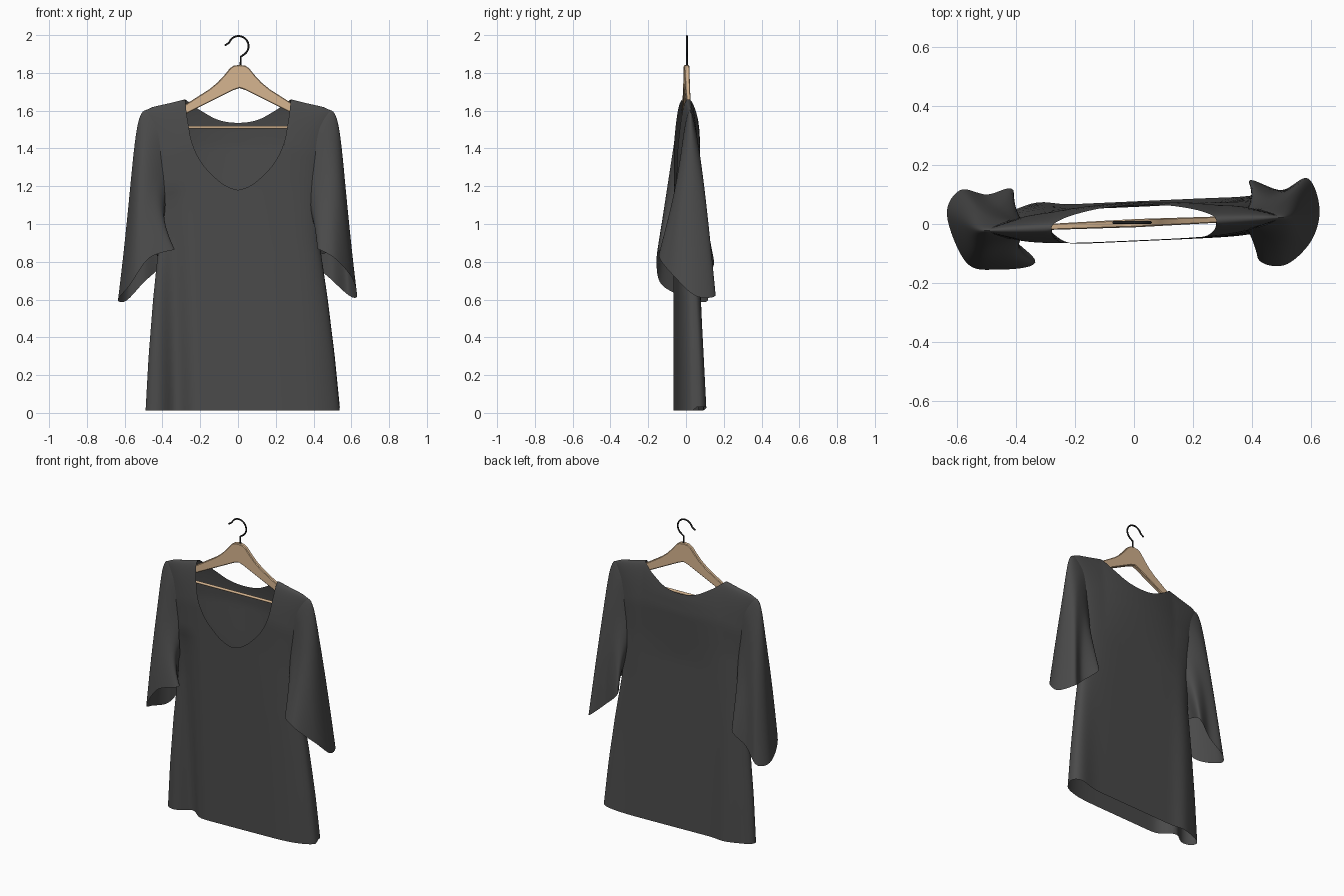
import bpy, bmesh, math
from mathutils import Vector

if "Cube" in bpy.data.objects:
    bpy.data.objects.remove(bpy.data.objects["Cube"])

TILT = 0.045  # whole garment is turned slightly about z


def material(name, rgb):
    m = bpy.data.materials.new(name)
    m.diffuse_color = (*rgb, 1)
    m.use_nodes = True
    m.node_tree.nodes["Principled BSDF"].inputs["Base Color"].default_value = m.diffuse_color
    return m


CLOTH = material("charcoal cloth", (0.07, 0.07, 0.07))
WOOD = material("light wood", (0.68, 0.465, 0.28))
METAL = material("dark metal", (0.015, 0.015, 0.015))


def finish(bm, name, mat, angle=60):
    bmesh.ops.remove_doubles(bm, verts=bm.verts, dist=0.0008)
    bmesh.ops.recalc_face_normals(bm, faces=bm.faces)
    me = bpy.data.meshes.new(name)
    bm.to_mesh(me)
    bm.free()
    ob = bpy.data.objects.new(name, me)
    bpy.context.collection.objects.link(ob)
    me.materials.append(mat)
    bpy.ops.object.select_all(action='DESELECT')
    ob.select_set(True)
    bpy.context.view_layer.objects.active = ob
    bpy.ops.object.shade_smooth_by_angle(angle=math.radians(angle))
    return ob


def lerp_table(table, x):
    for (x0, y0), (x1, y1) in zip(table, table[1:]):
        if x <= x1:
            t = max(0, (x - x0) / (x1 - x0))
            return y0 + (y1 - y0) * t
    return table[-1][1]


def catmull(pts, n, closed=False):
    pts = [Vector(p) for p in pts]
    k, out = len(pts), []
    get = (lambda i: pts[i % k]) if closed else (lambda i: pts[min(max(i, 0), k - 1)])
    for i in range(k if closed else k - 1):
        a, b, c, d = (get(i + j) for j in (-1, 0, 1, 2))
        for j in range(n):
            t = j / n
            out.append(0.5 * (2 * b + (c - a) * t + (2 * a - 5 * b + 4 * c - d) * t * t
                              + (3 * b - a - 3 * c + d) * t ** 3))
    return out if closed else out + [pts[-1]]


def grid(bm, rows, closed=False):
    vs = [[bm.verts.new(p) for p in r] for r in rows]
    n = len(vs[0])
    for a, b in zip(vs, vs[1:]):
        for i in range(n if closed else n - 1):
            j = (i + 1) % n
            bm.faces.new((a[i], a[j], b[j], b[i]))


# Shirt body: front and back panels hung from neckline and shoulder line
SHOULDER = [(0.28, 1.66), (0.36, 1.64), (0.45, 1.62), (0.505, 1.595)]
WIDTH = [(0, 0.515), (0.3, 0.492), (0.6, 0.462), (0.9, 0.425), (1.1, 0.425),
         (1.3, 0.445), (1.45, 0.465), (1.595, 0.505)]
FRONT_NECK = [(0, 1.18), (0.05, 1.195), (0.11, 1.235), (0.19, 1.32), (0.24, 1.42),
              (0.265, 1.53), (0.28, 1.66)]
BACK_NECK = [(0, 1.535), (0.06, 1.54), (0.12, 1.557), (0.18, 1.59), (0.22, 1.615),
             (0.25, 1.638), (0.28, 1.66)]


def body_point(f, z, side):
    x = f * lerp_table(WIDTH, z)
    room = max(0, lerp_table(SHOULDER, abs(x)) - z)
    low = max(0, 1 - z / 1.2)
    d = 0.056 * min(1, room / 0.25) ** 0.4 + 0.012 * low
    if side > 0:
        d += 0.022 * max(0, 1 - (x / 0.28) ** 2) * min(1, max(0, z - 1.1) / 0.4)
    d *= max(0, 1 - abs(f) ** (4 + 2 * min(1, low * 3))) ** 0.5
    # hanging folds below the armpits, fuller on the right end
    left = math.exp(-((x + 0.35) / 0.065) ** 2) * low ** 0.6
    right = math.exp(-((x - 0.50) / 0.10) ** 2) * low ** 0.6
    y = side * d + (0.07 * left + 0.01 * right if side < 0 else 0.015 * left + 0.035 * right)
    if abs(f) > 0.999:
        y = 0.025 * right
    lift = 0.02 * right * low if side > 0 or abs(f) > 0.999 else 0
    return (x + 0.025 * low, y + TILT * x + 0.01 * low, z + lift)


bm = bmesh.new()
ROWS = 40
for side, neck in ((-1, FRONT_NECK), (1, BACK_NECK)):
    tops = [(p.x, p.y) for p in catmull([(x, z, 0) for x, z in neck], 4)]
    for i in range(1, 17):
        x = 0.28 + 0.225 * math.sin(i / 16 * math.pi / 2)
        tops.append((x, lerp_table(SHOULDER, x)))
    n_neck = len(tops) - 17
    cols = []
    for i, (x, z) in enumerate(tops):
        f0 = x / lerp_table(WIDTH, z)
        f1 = 0.56 * i / n_neck if i <= n_neck else x / 0.505
        cols.append((f0, f1, z))
    cols[-1] = (1, 1, 1.595)
    cols = [(-a, -b, z) for a, b, z in cols[:0:-1]] + cols
    rows = []
    for r in range(ROWS + 1):
        t = (r / ROWS) ** 1.8
        rows.append([body_point(a + (b - a) * min(1, t * 1.3), z + (0.012 - z) * t, side)
                     for a, b, z in cols])
    grid(bm, rows)
finish(bm, "shirt_body", CLOTH)

# Sleeves: curved sheets from the armhole loop to a slanted open mouth
ARMHOLE = [(0.49, 0, 1.602), (0.43, -0.028, 1.5), (0.40, -0.032, 1.3), (0.385, -0.035, 1.1),
           (0.40, 0, 1.0), (0.385, 0.035, 1.1), (0.40, 0.032, 1.3), (0.43, 0.028, 1.5)]
BULGE = [(0.56, 0, 1.50), (0.55, -0.05, 1.40), (0.49, -0.085, 1.2), (0.41, -0.085, 1.02),
         (0.42, 0, 0.95), (0.41, 0.085, 1.02), (0.49, 0.085, 1.2), (0.55, 0.05, 1.40)]
MOUTHS = {
    1: ("sleeve_right", [(0.63, 0.05, 0.62), (0.6, -0.06, 0.72), (0.51, -0.14, 0.82),
                         (0.42, -0.115, 0.87), (0.47, 0, 0.85), (0.39, 0.145, 0.81),
                         (0.5, 0.115, 0.70), (0.59, 0.155, 0.62)]),
    -1: ("sleeve_left", [(-0.635, 0.03, 0.6), (-0.57, -0.13, 0.68), (-0.47, -0.155, 0.82),
                         (-0.335, -0.13, 0.865), (-0.43, -0.02, 0.85), (-0.41, 0.115, 0.78),
                         (-0.5, 0.10, 0.69), (-0.59, 0.115, 0.595)])}
for s, (name, mouth) in MOUTHS.items():
    def place(pts):
        return [(s * x, y + TILT * s * x, z) for x, y, z in pts]
    A, B, C = (catmull(p, 8, True) for p in (place(ARMHOLE), place(BULGE), mouth))
    strips = []
    for k, (a, b, c) in enumerate(zip(A, B, C)):
        w = max(0, math.cos(2 * math.pi * k / len(A))) ** 2  # fuller over the shoulder
        p1 = (a + 2 * b) / 3 + w * Vector((0.018 * s, 0, 0.06))
        p2 = (2 * b + c) / 3 + w * Vector((-0.036 * s, 0, 0.09))
        strips.append((a, p1, p2, c))
    rows = []
    for r in range(25):
        t = r / 24
        u = 1 - t
        rows.append([a * u ** 3 + p * 3 * t * u * u + q * 3 * t * t * u + c * t ** 3
                     for a, p, q, c in strips])
    bm = bmesh.new()
    grid(bm, rows, True)
    finish(bm, name, CLOTH)

# Wooden hanger: mirrored flat outline, extruded and bevelled, thinner at the tips
UPPER = [(0.03, 1.838), (0.05, 1.825), (0.08, 1.788), (0.115, 1.75), (0.16, 1.713),
         (0.27, 1.643), (0.34, 1.60), (0.42, 1.565)]
LOWER = [(0.435, 1.545), (0.42, 1.53), (0.34, 1.553), (0.27, 1.59), (0.14, 1.655), (0.03, 1.71)]
half = UPPER + LOWER
outline = [(0, 1.842)] + half + [(0, 1.72)] + [(-x, z) for x, z in half[::-1]]
bm = bmesh.new()
face = bm.faces.new([bm.verts.new((x, -0.014, z)) for x, z in outline])
ext = bmesh.ops.extrude_face_region(bm, geom=[face])
bmesh.ops.translate(bm, vec=(0, 0.028, 0),
                    verts=[v for v in ext["geom"] if isinstance(v, bmesh.types.BMVert)])
rim = [e for e in bm.edges if abs(e.verts[0].co.y - e.verts[1].co.y) < 0.001]
bmesh.ops.bevel(bm, geom=rim, offset=0.004, segments=1, affect='EDGES')
for v in bm.verts:
    v.co.y *= 1 - 0.9 * abs(v.co.x)
hanger = finish(bm, "hanger_frame", WOOD, 30)
hanger.location = (0.008, 0.003, 0)
hanger.rotation_euler.z = 0.043


def wire(name, pts, radius, mat):
    cu = bpy.data.curves.new(name, 'CURVE')
    cu.dimensions = '3D'
    cu.bevel_depth = radius
    cu.bevel_resolution = 3
    cu.use_fill_caps = True
    sp = cu.splines.new('POLY')
    sp.points.add(len(pts) - 1)
    for p, q in zip(sp.points, pts):
        p.co = (*q, 1)
    cu.materials.append(mat)
    ob = bpy.data.objects.new(name, cu)
    bpy.context.collection.objects.link(ob)


# Trouser bar and hook
wire("hanger_bar", [(-0.40, -0.012, 1.512), (0.41, 0.022, 1.512)], 0.008, WOOD)
hook = [(0.014, 0.005, 1.83), (0.014, 0.005, 1.885)]
for i in range(21):
    a = math.radians(-55 + 215 * i / 20)
    hook.append((0.003 + 0.053 * math.cos(a), 0.005, 1.942 + 0.053 * math.sin(a)))
hook.append((-0.07, 0.005, 1.945))
wire("hanger_hook", hook, 0.005, METAL)
